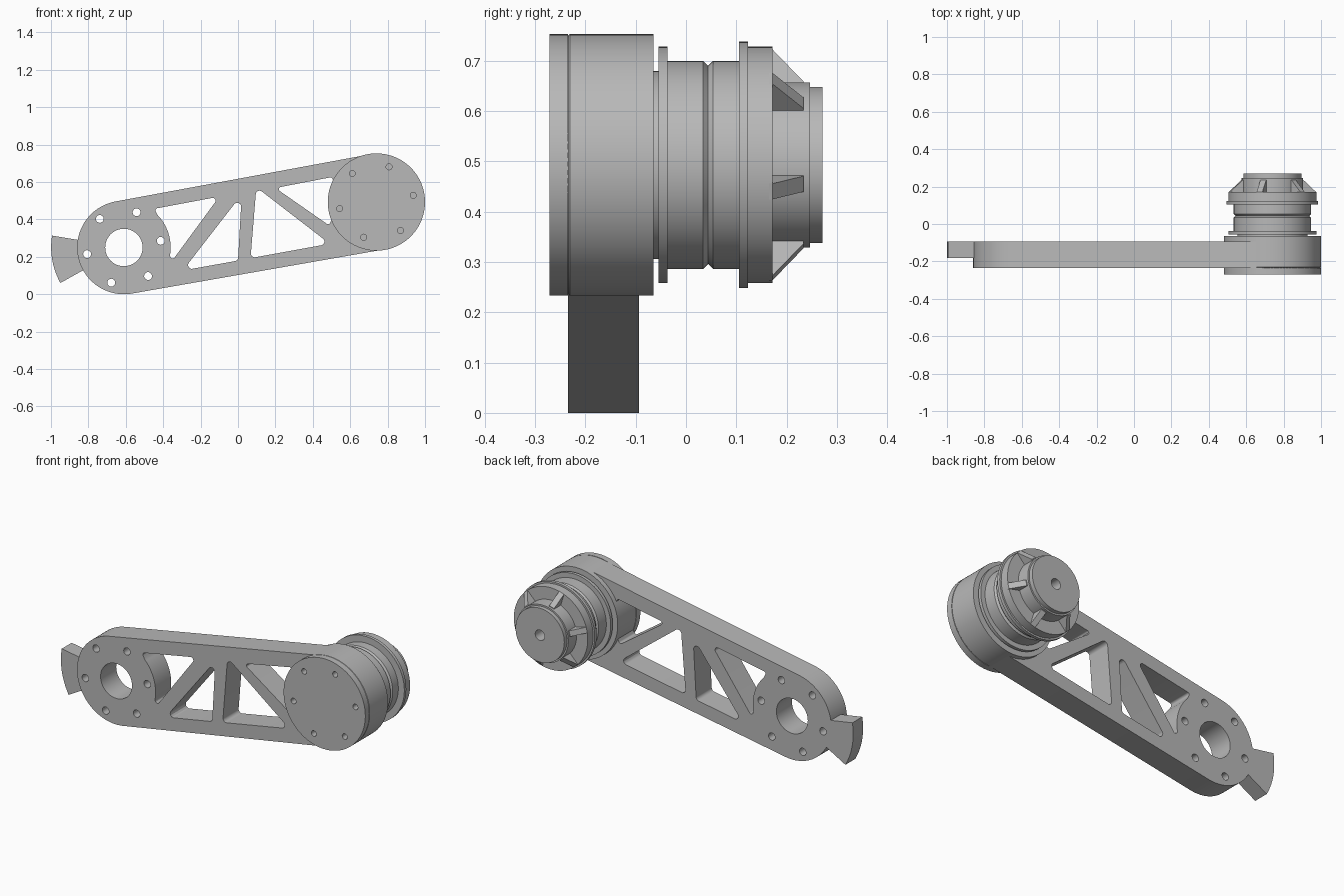
import bpy, bmesh
from math import sin, cos, tan, radians, pi
from mathutils import Vector, Matrix

if "Cube" in bpy.data.objects:
    bpy.data.objects.remove(bpy.data.objects["Cube"])

grey = bpy.data.materials.new("machined_grey")
grey.use_nodes = True
colour = (0.48, 0.48, 0.48, 1)
grey.diffuse_color = colour
grey.node_tree.nodes["Principled BSDF"].inputs["Base Color"].default_value = colour

PIVOT = Vector((-0.61, 0.25))    # bored end of the arm, (x, z)
HUB = Vector((0.74, 0.493))      # drum end of the arm, (x, z)
TILT = 10.2                      # arm slope in degrees
FRONT, BACK = -0.235, -0.093     # arm faces along y
parts = []


def add_object(name, mesh):
    obj = bpy.data.objects.new(name, mesh)
    bpy.context.collection.objects.link(obj)
    mesh.materials.clear()
    mesh.materials.append(grey)
    parts.append(obj)
    return obj


def arc(centre, r, a0, a1, n=24):
    return [centre + r * Vector((cos(a), sin(a)))
            for a in (radians(a0 + (a1 - a0) * i / n) for i in range(n + 1))]


def circle(centre, r, n=32):
    return arc(centre, r, 0, 360, n)[:-1]


def bolt_circle(centre, r):
    return [circle(p, r, 20) for p in arc(centre, 0.2, TILT, TILT + 300, 5)]


def rounded(corners):
    """Fillet each (point, radius) corner; radius 0 keeps the point."""
    out = []
    for i, (p, r) in enumerate(corners):
        if r == 0:
            out.append(p)
            continue
        u = (corners[i - 1][0] - p).normalized()
        v = (corners[(i + 1) % len(corners)][0] - p).normalized()
        half = u.angle(v) / 2
        d = r / tan(half)
        a, b = p + u * d, p + v * d
        centre = p + (u + v).normalized() * (r / sin(half))
        for k in range(9):
            q = a.lerp(b, k / 8) - centre
            out.append(centre + q.normalized() * r)
    return out


def plate(name, loops, thickness, matrix):
    """Extrude filled outlines (first outer, rest holes) along local z."""
    curve = bpy.data.curves.new(name, 'CURVE')
    curve.dimensions = '2D'
    curve.fill_mode = 'BOTH'
    curve.extrude = thickness / 2
    for pts in loops:
        spline = curve.splines.new('POLY')
        spline.points.add(len(pts) - 1)
        for sp, p in zip(spline.points, pts):
            sp.co = (p[0], p[1], 0, 1)
        spline.use_cyclic_u = True
    temp = bpy.data.objects.new(name + "_outline", curve)
    bpy.context.collection.objects.link(temp)
    graph = bpy.context.evaluated_depsgraph_get()
    mesh = bpy.data.meshes.new_from_object(temp.evaluated_get(graph))
    bpy.data.objects.remove(temp)
    bm = bmesh.new()
    bm.from_mesh(mesh)
    bmesh.ops.remove_doubles(bm, verts=bm.verts, dist=0.0001)
    bm.transform(matrix)
    bmesh.ops.recalc_face_normals(bm, faces=bm.faces)
    bm.to_mesh(mesh)
    bm.free()
    return add_object(name, mesh)


def front_plate(name, loops, y0, y1):
    m = Matrix.Translation((0, (y0 + y1) / 2, 0)) @ Matrix.Rotation(pi / 2, 4, 'X')
    return plate(name, loops, y1 - y0, m)


def lathe(name, profile, steps=96):
    """Spin (y, radius) points about the hub axis."""
    bm = bmesh.new()
    verts = [bm.verts.new((HUB.x + r, y, HUB.y)) for y, r in profile]
    edges = [bm.edges.new(pair) for pair in zip(verts, verts[1:])]
    bmesh.ops.spin(bm, geom=verts + edges, cent=(HUB.x, 0, HUB.y), axis=(0, 1, 0),
                   angle=2 * pi, steps=steps)
    bmesh.ops.remove_doubles(bm, verts=bm.verts, dist=0.0001)
    bmesh.ops.recalc_face_normals(bm, faces=bm.faces)
    mesh = bpy.data.meshes.new(name)
    bm.to_mesh(mesh)
    bm.free()
    return add_object(name, mesh)


# Arm: tangent outline of both ends, truss windows, bore and bolt holes
def corners(*pts, r=0.02):
    return [(Vector(p), r) for p in pts]


def plain(pts):
    return [(p, 0) for p in pts]


outline = arc(PIVOT, 0.25, 90 + TILT, 270 + TILT, 48) + arc(HUB, 0.257, TILT - 90, TILT + 90, 48)
windows = [
    corners((-0.447, 0.457), r=0.012) + corners((-0.1, 0.522), r=0.015)
    + corners((-0.36, 0.168), r=0.013) + plain(arc(PIVOT, 0.25, -9, 44)),
    corners((0.02, 0.533), (0.0, 0.18), (-0.295, 0.127)),
    corners((0.098, 0.572), (0.067, 0.193), (0.49, 0.27)),
    corners((0.2, 0.568), r=0.012) + corners((0.5, 0.626), r=0.008)
    + plain(arc(HUB, 0.256, 154, 201)) + corners((0.487, 0.368), r=0.012),
]
holes = [circle(PIVOT, 0.1, 48)] + bolt_circle(PIVOT, 0.021)
front_plate("arm", [outline] + [rounded(w) for w in windows] + holes, FRONT, BACK)

# Stop tab at the bored end
tab = arc(PIVOT, 0.389, 170.6, 209.2) + arc(PIVOT, 0.248, 209.2, 170.6)
front_plate("stop_tab", [tab], -0.183, BACK)

# Drum and its drilled front cover
front_plate("front_cover", [circle(HUB, 0.26, 96)] + bolt_circle(HUB, 0.016), -0.271, FRONT)
lathe("drum", [(-0.234, 0), (-0.234, 0.257), (-0.231, 0.26), (-0.065, 0.26), (-0.065, 0)])

# Stepped hub with flanges, V groove and centre hole
lathe("stepped_hub", [
    (-0.07, 0), (-0.07, 0.187), (-0.055, 0.187), (-0.055, 0.235), (-0.037, 0.235),
    (-0.037, 0.207), (0.034, 0.207), (0.044, 0.197), (0.054, 0.207), (0.105, 0.207),
    (0.105, 0.245), (0.123, 0.245), (0.123, 0.235), (0.172, 0.235), (0.172, 0.164),
    (0.247, 0.164), (0.247, 0.155), (0.271, 0.155), (0.271, 0.03), (0.2, 0.03), (0.2, 0)])

# Tapered ribs around the hub nose
rib = [(0.165, 0.15), (0.165, 0.235), (0.172, 0.235), (0.234, 0.168), (0.234, 0.15)]
for i in range(6):
    a = radians(60 * i - 13)
    axes = Matrix(((0, cos(a), -sin(a), HUB.x), (1, 0, 0, 0),
                   (0, sin(a), cos(a), HUB.y), (0, 0, 0, 1)))
    plate(f"hub_rib_{i + 1}", [rib], 0.032, axes)

# Smooth round walls, keep machined edges crisp
bpy.ops.object.select_all(action='DESELECT')
for obj in parts:
    obj.select_set(True)
bpy.context.view_layer.objects.active = parts[0]
bpy.ops.object.shade_smooth_by_angle(angle=radians(25))
